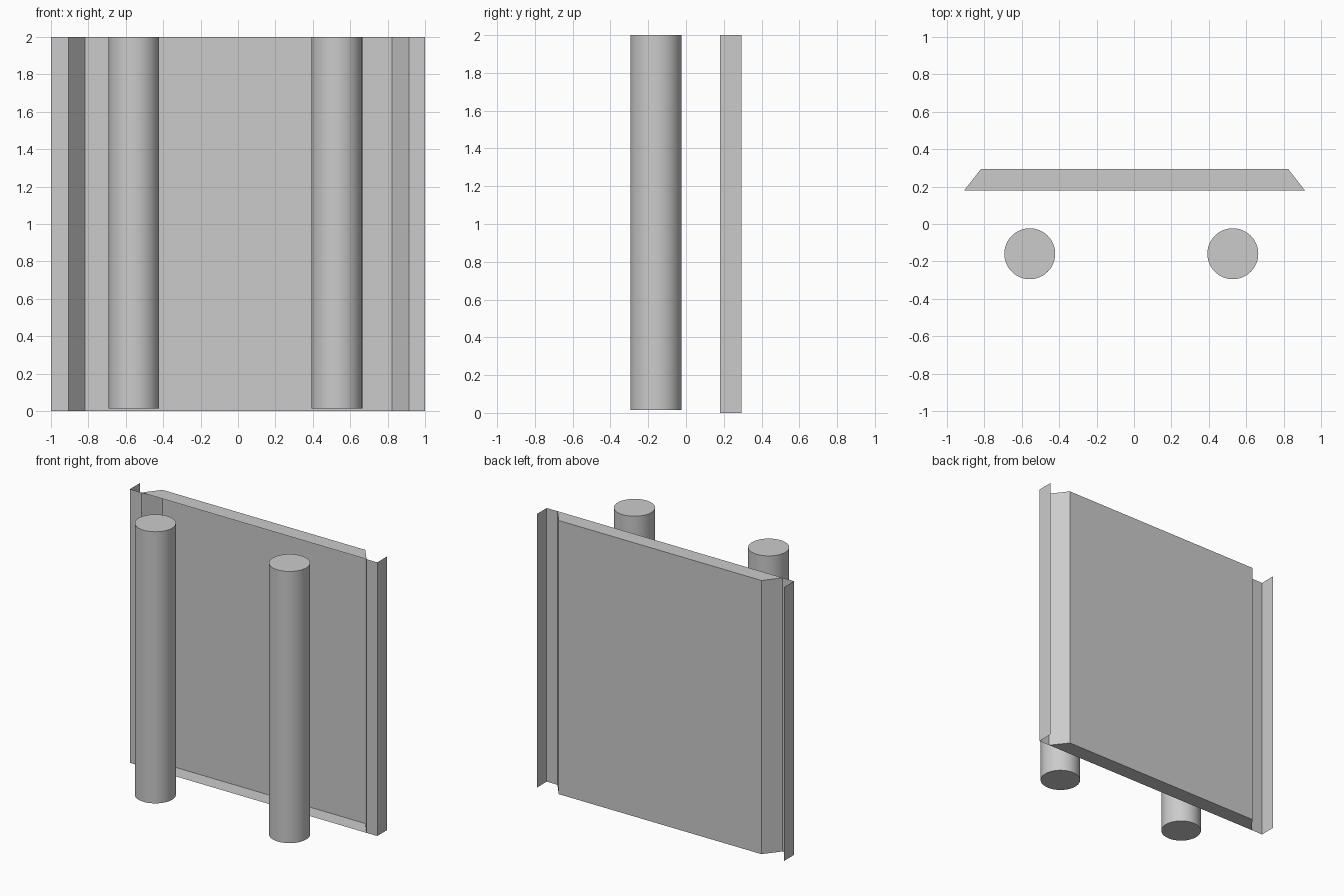
import bpy
import bmesh
import math

cube = bpy.data.objects.get("Cube")
if cube:
    bpy.data.objects.remove(cube, do_unlink=True)

HEIGHT = 2.0
FRONT, BACK = 0.18, 0.295

grey = bpy.data.materials.new("plain grey")
grey.use_nodes = True
colour = (0.6, 0.6, 0.6, 1)
grey.diffuse_color = colour
grey.node_tree.nodes["Principled BSDF"].inputs["Base Color"].default_value = colour

# Sheet panel: a folded profile (lip, flange, slope, back, slope, flange, lip)
profile = [(-1, BACK), (-1, FRONT), (-0.907, FRONT), (-0.817, BACK),
           (0.823, BACK), (0.913, FRONT), (1, FRONT), (1, BACK)]
bm = bmesh.new()
low = [bm.verts.new((x, y, 0)) for x, y in profile]
high = [bm.verts.new((x, y, HEIGHT)) for x, y in profile]
for i in range(len(profile) - 1):
    bm.faces.new((low[i + 1], low[i], high[i], high[i + 1]))

# Trapezoid caps close the tray at top and bottom
bm.faces.new(high[2:6])
bm.faces.new(low[2:6])
bmesh.ops.recalc_face_normals(bm, faces=bm.faces)
mesh = bpy.data.meshes.new("sheet_panel")
bm.to_mesh(mesh)
bm.free()
mesh.materials.append(grey)
panel = bpy.data.objects.new("sheet_panel", mesh)
bpy.context.collection.objects.link(panel)


# Round posts in front of the panel
def post(name, x, base=0.015):
    bpy.ops.mesh.primitive_cylinder_add(
        vertices=64, radius=0.136, depth=HEIGHT - base,
        location=(x, -0.159, (HEIGHT + base) / 2))
    obj = bpy.context.object
    obj.name = name
    obj.data.materials.append(grey)
    bpy.ops.object.shade_smooth_by_angle(angle=math.radians(30))


post("right_post", -0.557)
post("left_post", 0.528)
